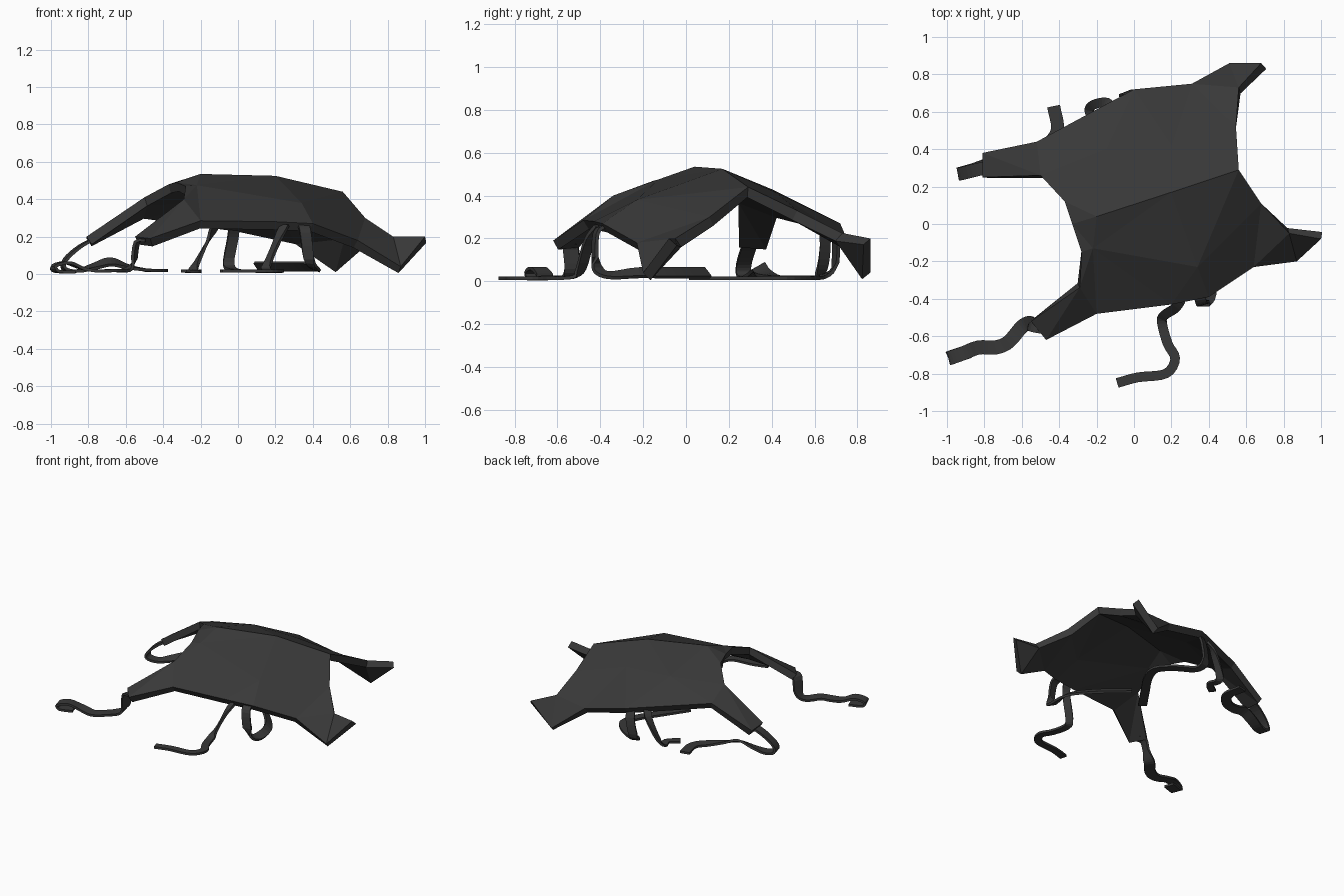
import bpy
from math import radians
from mathutils import Vector, Matrix
from mathutils.geometry import delaunay_2d_cdt

mat = bpy.data.materials.new("dark_cloth")
mat.diffuse_color = (0.04, 0.04, 0.04, 1)


def make_object(name, verts, faces, thickness, offset):
    me = bpy.data.meshes.new(name)
    me.from_pydata(verts, [], faces)
    me.materials.append(mat)
    ob = bpy.data.objects.new(name, me)
    bpy.context.collection.objects.link(ob)
    mod = ob.modifiers.new("thickness", 'SOLIDIFY')
    mod.thickness = thickness
    mod.offset = offset
    return ob


# Shell: outline with four legs, plus ridge points inside, counter-clockwise
outline = [
    (-0.47, -0.62, 0.19), (-0.20, -0.48, 0.285), (0.20, -0.43, 0.28),
    (0.40, -0.39, 0.27), (0.64, -0.23, 0.18), (0.87, -0.20, 0.04),
    (1.00, -0.08, 0.20), (0.83, -0.05, 0.20), (0.68, 0.11, 0.30),
    (0.56, 0.29, 0.44), (0.545, 0.52, 0.33), (0.56, 0.73, 0.225),
    (0.68, 0.86, 0.20), (0.51, 0.86, 0.04), (0.31, 0.75, 0.20),
    (0.00, 0.72, 0.27), (-0.52, 0.44, 0.34), (-0.81, 0.38, 0.19),
    (-0.81, 0.25, 0.20), (-0.50, 0.26, 0.41), (-0.37, 0.12, 0.48),
    (-0.33, 0.00, 0.49), (-0.28, -0.15, 0.47), (-0.29, -0.34, 0.40),
    (-0.55, -0.52, 0.20)]
inner = [(-0.20, 0.04, 0.535), (0.20, 0.17, 0.525), (-0.22, -0.13, 0.475),
         (0.34, -0.23, 0.38), (0.20, 0.42, 0.415), (-0.15, 0.40, 0.43)]
pts = outline + inner
n = len(outline)
edges = [(i, (i + 1) % n) for i in range(n)]
edges += [(n, n + 1), (n + 1, 9), (n + 2, n + 3), (n + 3, 9), (n, 21)]
co, _, faces, orig, _, _ = delaunay_2d_cdt(
    [Vector(p[:2]) for p in pts], edges, [], 1, 1e-5)
verts = [(c.x, c.y, pts[o[0]][2]) for c, o in zip(co, orig)]
make_object("shell", verts, faces, 0.05, -1)


def ribbon(name, path, width, steps=4):
    """Flat strap along a smooth path; optional 4th value is bank in degrees."""
    p = [Vector((*q, 0)[:4]) for q in path]
    p = [2 * p[0] - p[1]] + p + [2 * p[-1] - p[-2]]
    line = []
    for i in range(1, len(p) - 2):
        a, b, c, d = p[i - 1:i + 3]
        for k in range(steps):
            t = k / steps
            line.append(0.5 * (2 * b + (c - a) * t + (2 * a - 5 * b + 4 * c - d) * t * t
                               + (3 * b - a - 3 * c + d) * t ** 3))
    line.append(p[-2])
    verts, side = [], None
    for i, q in enumerate(line):
        t = (line[min(i + 1, len(line) - 1)] - line[max(i - 1, 0)]).to_3d().normalized()
        s = Vector((t.y, -t.x, 0))
        if side is None or s.length > 0.3:
            s.normalize()
            if side and s.dot(side) < 0:
                s = -s
            side = s if side is None else (side + 2 * s).normalized()
        w = Matrix.Rotation(radians(q.w), 3, t) @ side * width / 2
        verts += [q.to_3d() + w, q.to_3d() - w]
    faces = [(2 * i, 2 * i + 1, 2 * i + 3, 2 * i + 2) for i in range(len(line) - 1)]
    make_object(name, verts, faces, 0.016, 0)


# Straps hanging from the leg ends
ribbon("front_left_leg_strap", [
    (-0.49, -0.55, 0.18), (-0.54, -0.54, 0.17), (-0.56, -0.53, 0.06), (-0.60, -0.55, 0.02),
    (-0.67, -0.63, 0.02), (-0.74, -0.66, 0.015), (-0.83, -0.66, 0.03),
    (-0.91, -0.69, 0.06), (-0.98, -0.715, 0.045), (-0.97, -0.71, 0.015),
    (-0.88, -0.68, 0.012)], 0.075)
ribbon("back_left_leg_strap", [
    (-0.74, 0.31, 0.20), (-0.84, 0.29, 0.15), (-0.92, 0.27, 0.08), (-0.93, 0.27, 0.03),
    (-0.86, 0.29, 0.015), (-0.77, 0.32, 0.04, 15), (-0.68, 0.34, 0.065, 30),
    (-0.59, 0.36, 0.04, 15), (-0.48, 0.41, 0.02), (-0.41, 0.50, 0.02),
    (-0.43, 0.63, 0.02)], 0.07)
# Pair of straps on the front edge
ribbon("front_strap_outer", [
    (0.25, -0.41, 0.26), (0.22, -0.45, 0.20), (0.16, -0.49, 0.06), (0.15, -0.53, 0.02),
    (0.18, -0.64, 0.015), (0.22, -0.72, 0.015), (0.17, -0.80, 0.015),
    (0.02, -0.82, 0.015), (-0.09, -0.85, 0.015)], 0.052)
ribbon("front_strap_inner", [
    (0.35, -0.38, 0.26), (0.36, -0.42, 0.22), (0.38, -0.42, 0.08), (0.41, -0.37, 0.03, 20),
    (0.40, -0.22, 0.04, 40), (0.28, -0.06, 0.04, 45), (0.10, 0.10, 0.04, 45)], 0.06)
# Pair of straps on the back edge
ribbon("back_strap_inner", [
    (-0.02, 0.68, 0.25), (-0.03, 0.70, 0.18), (-0.05, 0.69, 0.06), (-0.02, 0.63, 0.02),
    (0.10, 0.56, 0.015), (0.19, 0.46, 0.015), (0.16, 0.34, 0.015),
    (0.06, 0.19, 0.015), (-0.05, 0.03, 0.015)], 0.06)
ribbon("back_strap_outer", [
    (-0.12, 0.63, 0.26), (-0.15, 0.65, 0.20), (-0.21, 0.64, 0.08), (-0.24, 0.61, 0.02),
    (-0.22, 0.54, 0.015), (-0.29, 0.48, 0.015)], 0.05)
